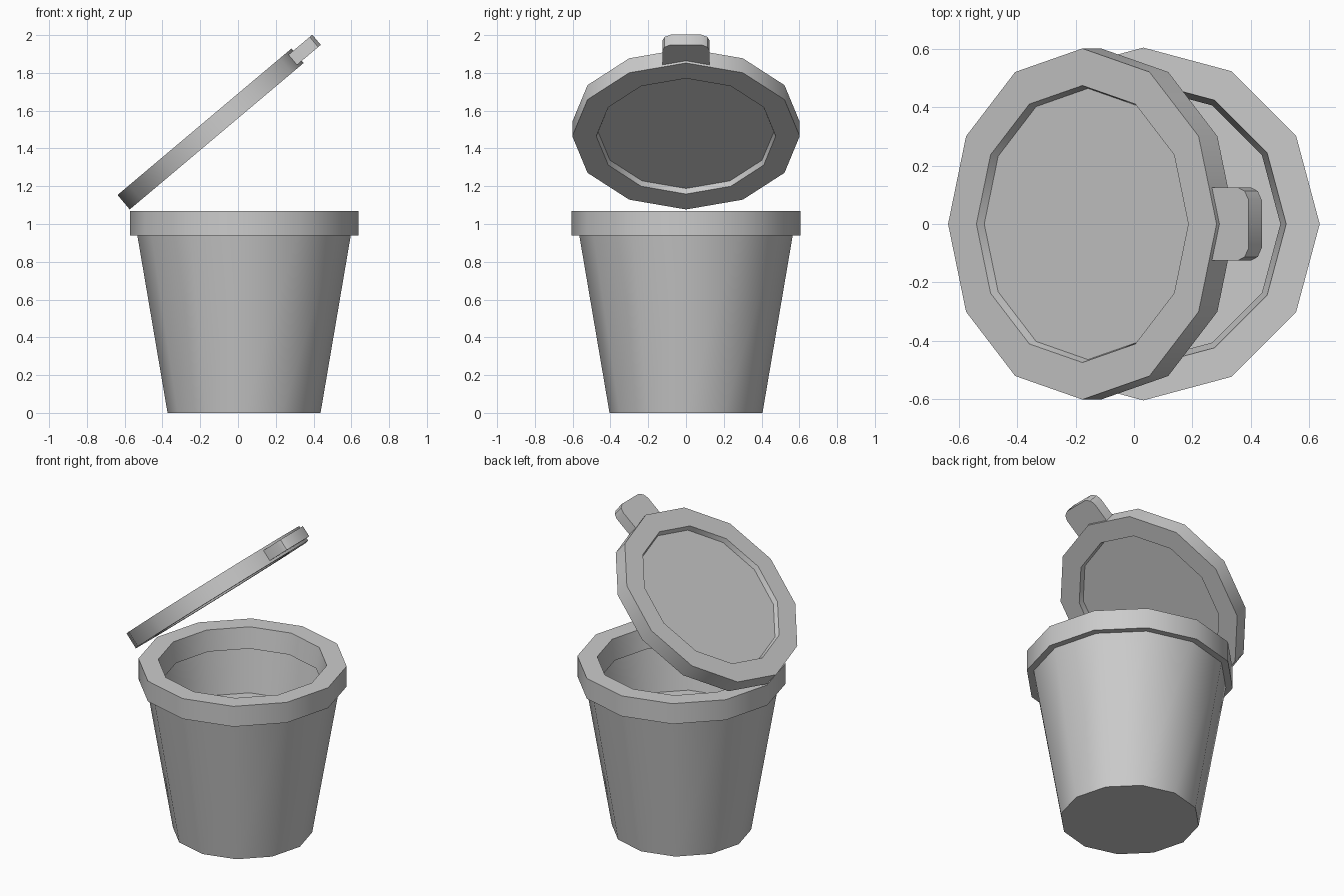
import bpy, bmesh, math

if "Cube" in bpy.data.objects:
    bpy.data.objects.remove(bpy.data.objects["Cube"])

SIDES = 12
BIN_X = 0.032
LID_TILT = math.radians(-40.1)
LID_CENTRE = (-0.145, 0, 1.503)


def finish(bm, name, loc, tilt=0.0):
    bmesh.ops.recalc_face_normals(bm, faces=bm.faces)
    mesh = bpy.data.meshes.new(name)
    bm.to_mesh(mesh)
    bm.free()
    ob = bpy.data.objects.new(name, mesh)
    bpy.context.collection.objects.link(ob)
    ob.location = loc
    ob.rotation_euler = (0, tilt, 0)
    bpy.ops.object.select_all(action='DESELECT')
    ob.select_set(True)
    bpy.context.view_layer.objects.active = ob
    bpy.ops.object.shade_smooth_by_angle(angle=math.radians(35))
    return ob


def lathe(name, profile, loc, tilt=0.0, closed=False):
    """Turn (radius, z) points around z; open profile ends are capped."""
    bm = bmesh.new()
    rings = []
    for r, z in profile:
        angles = [2 * math.pi * i / SIDES for i in range(SIDES)]
        rings.append([bm.verts.new((r * math.cos(a), r * math.sin(a), z)) for a in angles])
    pairs = list(zip(rings, rings[1:]))
    if closed:
        pairs.append((rings[-1], rings[0]))
    else:
        bm.faces.new(rings[0])
        bm.faces.new(rings[-1])
    for a, b in pairs:
        for i in range(SIDES):
            j = (i + 1) % SIDES
            bm.faces.new((a[i], a[j], b[j], b[i]))
    return finish(bm, name, loc, tilt)


# Tapered bucket with inner wall and raised inner floor
lathe("bin_body", [(0.405, 0), (0.565, 0.94), (0.52, 0.94), (0.475, 0.655)], (BIN_X, 0, 0))

# Thick collar around the opening
lathe("bin_rim", [(0.605, 0.94), (0.605, 1.07), (0.49, 1.07), (0.47, 0.94)],
      (BIN_X, 0, 0), closed=True)

# Open lid, recessed on both faces
lathe("lid", [(0.465, -0.02), (0.475, -0.05), (0.602, -0.05),
              (0.602, 0.05), (0.475, 0.05), (0.465, 0.02)], LID_CENTRE, LID_TILT)

# Lid tab with rounded outer corners
half = [(0.51, 0.125), (0.685, 0.125), (0.715, 0.113), (0.733, 0.082)]
outline = half + [(x, -y) for x, y in reversed(half)]
bm = bmesh.new()
base = bm.faces.new([bm.verts.new((x, y, -0.035)) for x, y in outline])
top = bmesh.ops.extrude_face_region(bm, geom=[base], use_keep_orig=True)
bmesh.ops.translate(bm, vec=(0, 0, 0.07),
                    verts=[v for v in top["geom"] if isinstance(v, bmesh.types.BMVert)])
finish(bm, "lid_handle", LID_CENTRE, LID_TILT)
